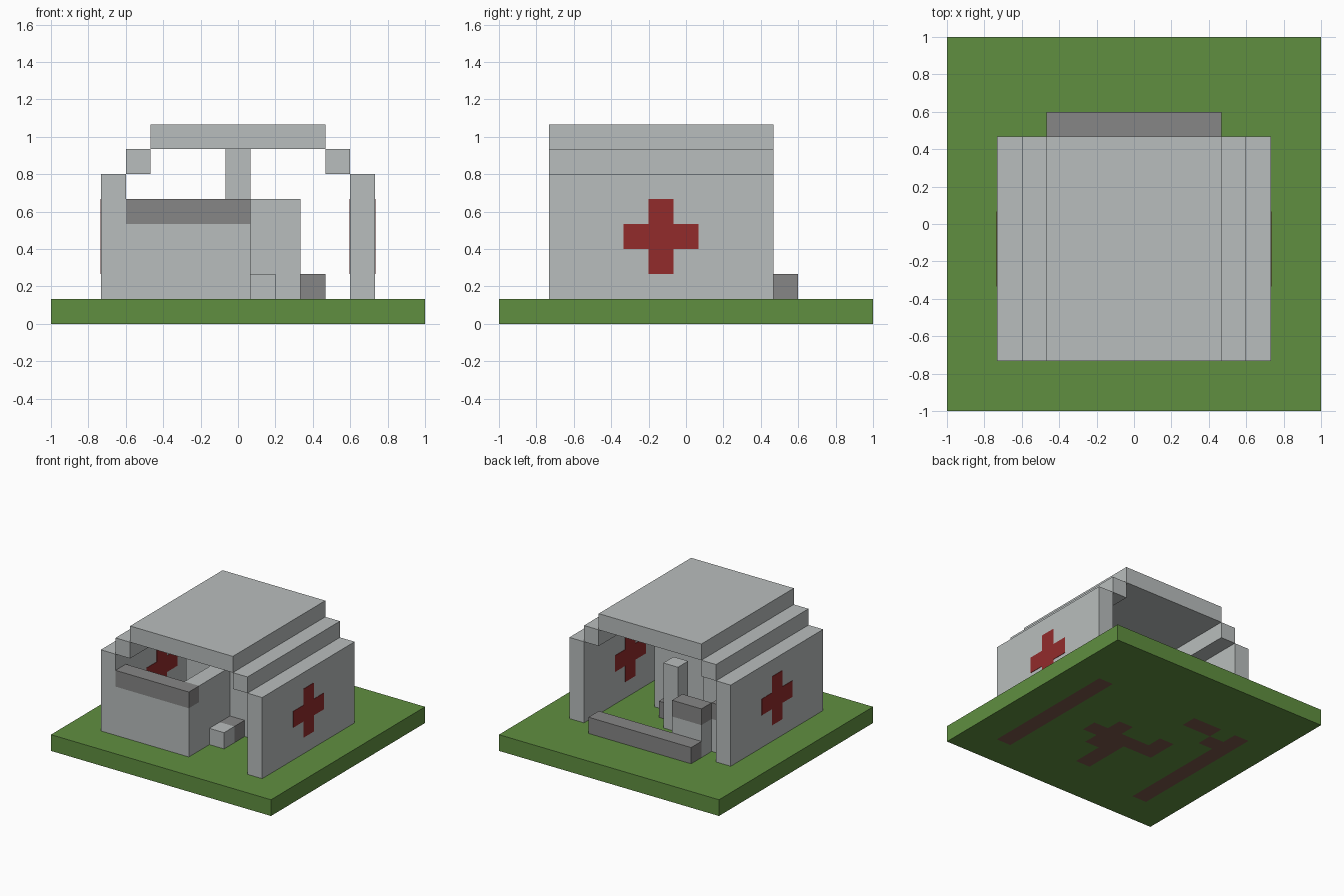
import bpy
import bmesh
from mathutils import Vector

cube = bpy.data.objects.get("Cube")
if cube:
    bpy.data.objects.remove(cube, do_unlink=True)

UNIT = 2 / 15     # one building block
HALF = 7.5        # half the ground width, in blocks


def material(name, colour):
    mat = bpy.data.materials.new(name)
    mat.use_nodes = True
    mat.diffuse_color = (*colour, 1)
    bsdf = next(n for n in mat.node_tree.nodes if n.type == 'BSDF_PRINCIPLED')
    bsdf.inputs["Base Color"].default_value = (*colour, 1)
    bsdf.inputs["Roughness"].default_value = 0.9
    return mat


GREEN = material("grass_green", (0.117, 0.275, 0.051))
BROWN = material("earth_brown", (0.195, 0.1, 0.07))
LIGHT = material("light_grey", (0.485, 0.512, 0.51))
DARK = material("dark_grey", (0.24, 0.238, 0.236))
RED = material("cross_red", (0.287, 0.024, 0.024))


def finish(name, bm, *mats):
    mesh = bpy.data.meshes.new(name)
    bmesh.ops.recalc_face_normals(bm, faces=bm.faces)
    bm.to_mesh(mesh)
    bm.free()
    for mat in mats:
        mesh.materials.append(mat)
    obj = bpy.data.objects.new(name, mesh)
    bpy.context.collection.objects.link(obj)
    return obj


def box(name, xs, ys, zs, mat):
    """Box given by its block ranges; x and y count from the ground corner."""
    bm = bmesh.new()
    bmesh.ops.create_cube(bm, size=1)
    for v in bm.verts:
        ends = [r[0] if c < 0 else r[1] for r, c in zip((xs, ys, zs), v.co)]
        v.co = Vector((ends[0] - HALF, ends[1] - HALF, ends[2])) * UNIT
    return finish(name, bm, mat)


# Ground slab, with earth showing underneath below the walls
earth = [((2, 3), (2, 11)), ((12, 13), (2, 11)), ((7, 8), (3, 7)),
         ((5, 10), (6, 7)), ((8, 9), (5, 8)), ((5, 6), (6, 8)),
         ((4, 6), (10, 11)), ((3, 4), (9, 10))]
bm = bmesh.new()
bmesh.ops.create_grid(bm, x_segments=15, y_segments=15, size=1)
for face in bm.faces:
    centre = face.calc_center_median() / UNIT
    x, y = centre.x + HALF, centre.y + HALF
    if any(a < x < b and c < y < d for (a, b), (c, d) in earth):
        face.material_index = 1
bottom = list(bm.faces)
top = bmesh.ops.extrude_face_region(bm, geom=bottom, use_keep_orig=True)["geom"]
for item in top:
    if isinstance(item, bmesh.types.BMVert):
        item.co.z = UNIT
    elif isinstance(item, bmesh.types.BMFace):
        item.material_index = 0
for face in bm.faces:
    if face not in bottom:
        face.material_index = 0
finish("ground", bm, GREEN, BROWN)


def cross(name, x):
    """Thin red cross centred on a wall surface at block position x."""
    bm = bmesh.new()
    bmesh.ops.create_cube(bm, size=1)
    centre = Vector(((x - HALF) * UNIT, -UNIT, 3.5 * UNIT))
    for v in bm.verts:
        v.co = Vector((v.co.x * 0.006, v.co.y * UNIT, v.co.z * UNIT)) + centre
    # grow the four arms
    for face in [f for f in bm.faces if abs(f.normal.x) < 0.5]:
        direction = face.normal.copy()
        arm = bmesh.ops.extrude_discrete_faces(bm, faces=[face])["faces"][0]
        bmesh.ops.translate(bm, verts=arm.verts, vec=direction * UNIT)
    finish(name, bm, RED)


# Side walls, stepped eaves and crosses, mirrored left and right
for side, flip in (("right", False), ("left", True)):
    def span(a, b):
        return (15 - b, 15 - a) if flip else (a, b)
    box(side + "_wall", span(2, 3), (2, 11), (1, 6), LIGHT)
    box(side + "_eave", span(3, 4), (2, 11), (6, 7), LIGHT)
    for place, x in (("outer", 2), ("inner", 3)):
        cross(f"{side}_{place}_cross", span(x, x)[0])
box("roof", (4, 11), (2, 11), (7, 8), LIGHT)

# Front counter
box("counter_front", (3, 8), (2, 3), (1, 4), LIGHT)
box("counter_top", (3, 8), (2, 3), (4, 5), DARK)

# Inner walls and the post holding up the roof
box("long_partition", (7, 8), (3, 7), (1, 5), LIGHT)
box("entrance_partition", (8, 10), (6, 7), (1, 5), LIGHT)
box("room_partition", (5, 7), (6, 7), (1, 5), LIGHT)
box("partition_end", (5, 6), (7, 8), (1, 5), LIGHT)
box("roof_post", (7, 8), (6, 7), (5, 7), LIGHT)
box("cabinet", (7, 8), (8, 9), (1, 5), LIGHT)

# Low seats either side of the entrance partition
box("front_seat_end", (8, 9), (4, 5), (1, 2), LIGHT)
box("front_seat", (8, 9), (5, 6), (1, 2), DARK)
box("back_seat", (8, 9), (7, 8), (1, 2), DARK)

# Back desk reaching to the side wall, and the sill behind it
for name, xs, ys in (("desk", (4, 6), (10, 11)), ("desk_return", (3, 4), (9, 10))):
    box(name + "_base", xs, ys, (1, 3), LIGHT)
    box(name + "_top", xs, ys, (3, 4), DARK)
box("back_sill", (4, 11), (11, 12), (1, 2), DARK)
